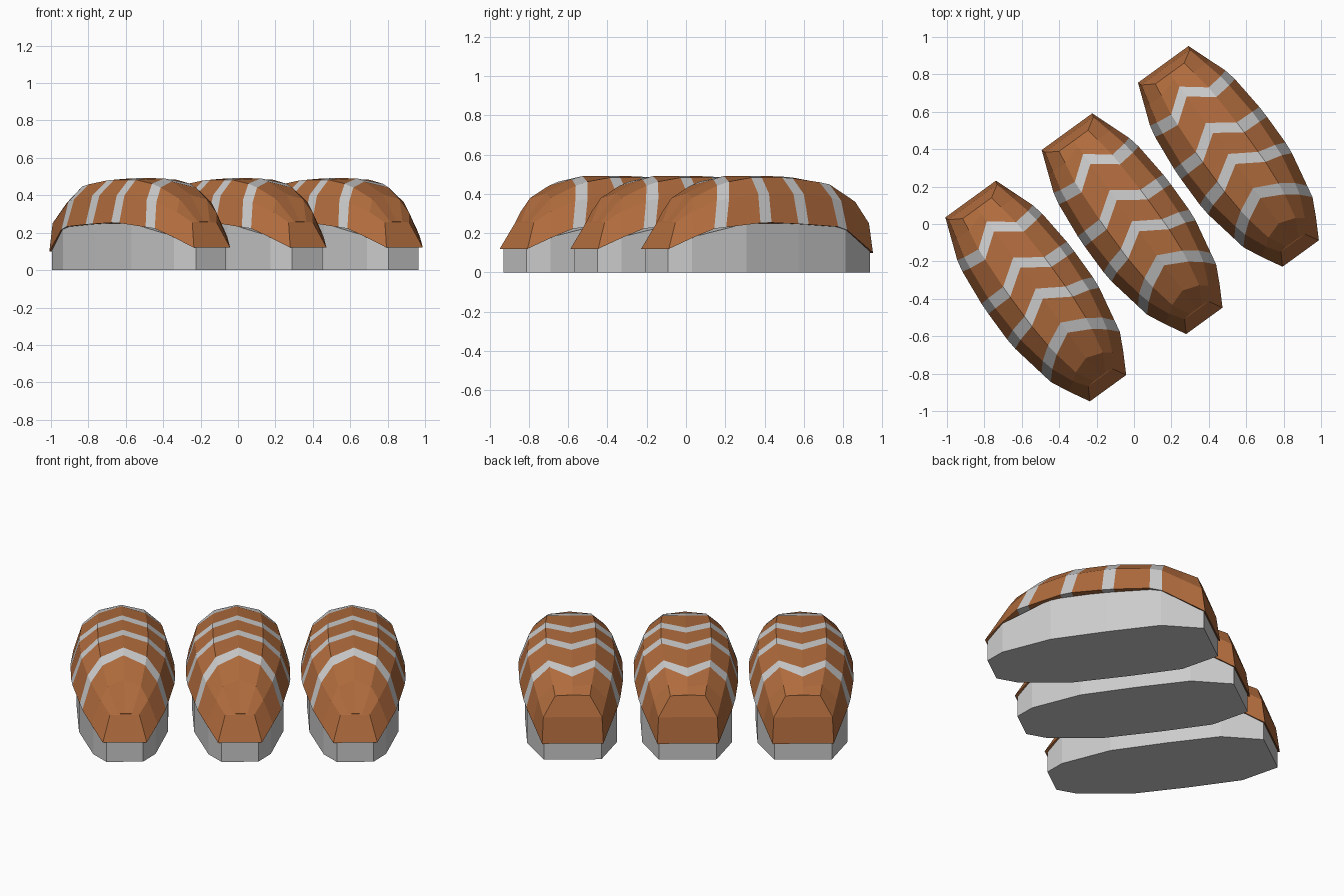
import bpy, bmesh
from math import radians

if "Cube" in bpy.data.objects:
    bpy.data.objects.remove(bpy.data.objects["Cube"])

# Lengthwise tracks of the topping: (position along, half width, height)
EDGE = [(-.64, .12, .12), (-.45, .225, .22), (-.15, .283, .255), (.1, .284, .245), (.36, .26, .23), (.61, .167, .10)]
SIDE = [(-.57, .08, .255), (-.45, .165, .35), (-.2, .225, .40), (.1, .238, .40), (.36, .215, .375), (.59, .16, .25)]
SHOULDER = [(-.565, .04, .258), (-.45, .10, .405), (-.2, .135, .483), (.1, .137, .483), (.36, .125, .452), (.55, .095, .36)]
CENTRE = [(-.565, 0, .26), (-.41, 0, .44), (-.2, 0, .492), (.1, 0, .492), (.3, 0, .478), (.45, 0, .445), (.55, 0, .365)]


def sample(track, v):
    v = min(max(v, track[0][0]), track[-1][0])
    for a, b in zip(track, track[1:]):
        if v <= b[0]:
            t = (v - a[0]) / (b[0] - a[0])
            return (a[1] + t * (b[1] - a[1]), v, a[2] + t * (b[2] - a[2]))


def ring(v, shoulder, centre):
    """Cross-section whose middle is pushed back to form a chevron."""
    half = [sample(EDGE, v), sample(SIDE, v + shoulder / 2), sample(SHOULDER, v + shoulder),
            sample(CENTRE, v + centre)]
    return half + [(-x, y, z) for x, y, z in half[-2::-1]]


def make_mesh(name, strips, colour, capped=False):
    """Loft each list of rings into a strip with an underside."""
    bm = bmesh.new()
    for rings in strips:
        rows = [[bm.verts.new(p) for p in r] for r in rings]
        n = len(rows[0])
        for a, b in zip(rows, rows[1:]):
            for i in range(n):
                j = (i + 1) % n
                bm.faces.new((a[i], b[i], b[j], a[j]))
        if capped:
            bm.faces.new(rows[0])
            bm.faces.new(rows[-1][::-1])
    bmesh.ops.recalc_face_normals(bm, faces=bm.faces)
    me = bpy.data.meshes.new(name)
    bm.to_mesh(me)
    bm.free()
    me.materials.append(colour)
    return me


def material(name, rgb):
    mat = bpy.data.materials.new(name)
    mat.diffuse_color = (*rgb, 1)
    mat.use_nodes = True
    mat.node_tree.nodes["Principled BSDF"].inputs["Base Color"].default_value = mat.diffuse_color
    return mat


orange = material("orange", (.43, .147, .046))
grey = material("grey", (.55, .55, .55))

# Stripe stations: (position at the edge, shoulder shift, centre shift)
stripes = [(-.4, .10, .16), (-.145, .045, .13), (.09, .005, .10), (.355, -.02, .075)]
W = .033
stripe_rings = [[ring(v - W, s, c), ring(v + W, s, c)] for v, s, c in stripes]
front = [ring(-.7, 0, 0), ring(-.53, .06, .09)]
back = [ring(.48, 0, .03), ring(.7, 0, 0)]
bands = [front + [stripe_rings[0][0]]]
bands += [[a[1], b[0]] for a, b in zip(stripe_rings, stripe_rings[1:])]
bands += [[stripe_rings[-1][1]] + back]

topping = make_mesh("topping", bands, orange)
bm = bmesh.new()
bm.from_mesh(topping)
# Close the blunt front and back ends of the topping
for r in (front[0], back[-1]):
    pts = [min(bm.verts, key=lambda v: sum((a - b) ** 2 for a, b in zip(v.co, p))) for p in r]
    for ids in ((0, 1, 5, 6), (1, 2, 4, 5), (2, 3, 4)):
        bm.faces.new([pts[k] for k in ids])
bmesh.ops.recalc_face_normals(bm, faces=bm.faces)
bm.to_mesh(topping)
bm.free()

stripe_mesh = make_mesh("topping_stripes", stripe_rings, grey)

# Rice block: upright walls reaching just inside the topping
RICE = [(-.63, .1, .122), (-.53, .17, .18), (-.24, .243, .25), (.08, .25, .25), (.38, .245, .23), (.6, .157, .11)]
rice = make_mesh("rice_base", [[[(w, v, 0), (w, v, h), (-w, v, h), (-w, v, 0)] for v, w, h in RICE]], grey, True)

# Three identical pieces set side by side in a slanted row
for k in (-1, 0, 1):
    for me in (rice, topping, stripe_mesh):
        ob = bpy.data.objects.new(f"{me.name}_{k + 2}", me)
        ob.location = (.515 * k, .36 * k, 0)
        ob.rotation_euler.z = radians(36)
        bpy.context.collection.objects.link(ob)
